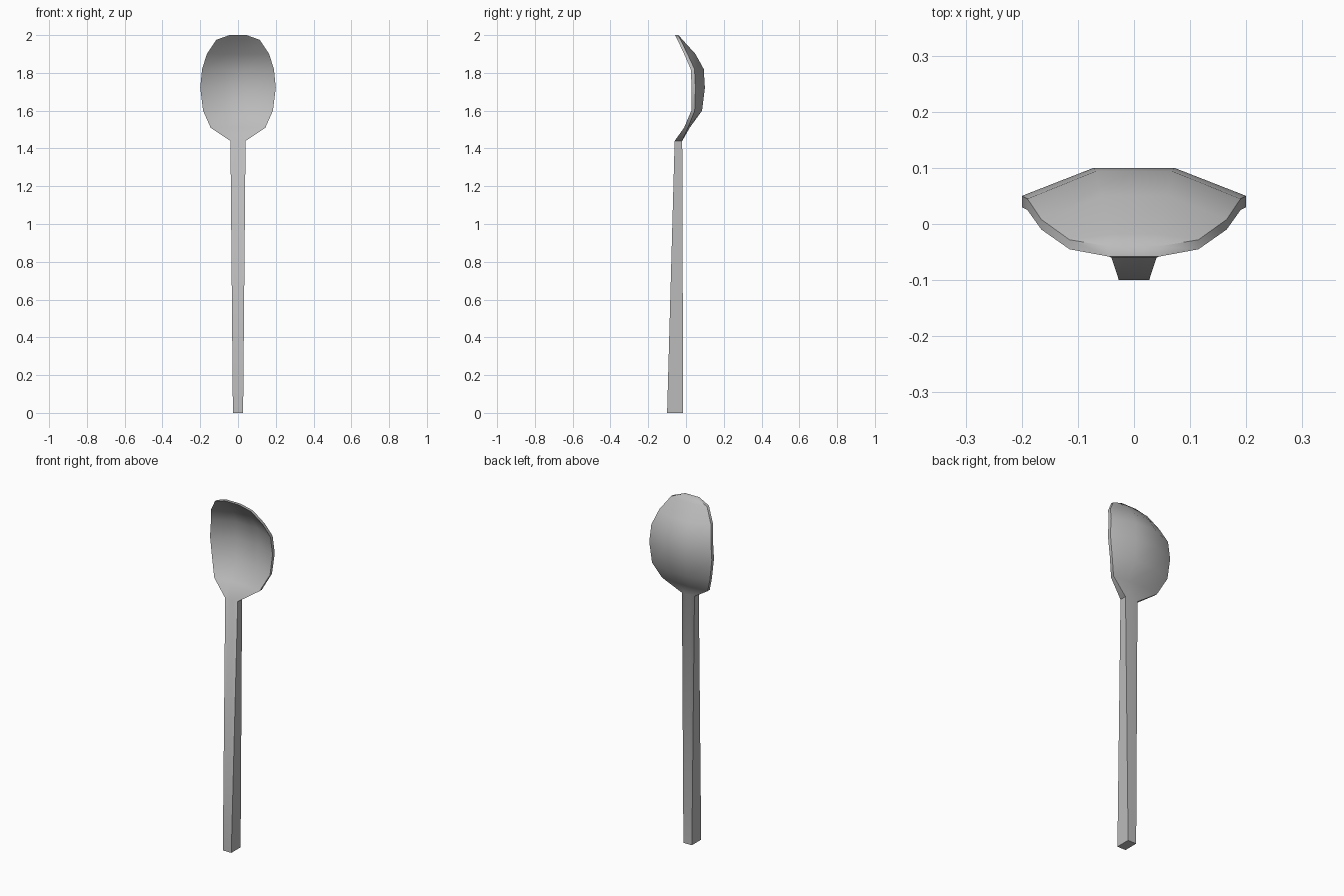
import bpy
import bmesh
import math

cube = bpy.data.objects.get("Cube")
if cube:
    bpy.data.objects.remove(cube, do_unlink=True)

# Material
metal = bpy.data.materials.new("brushed grey")
metal.use_nodes = True
grey = (0.5, 0.5, 0.5, 1)
metal.diffuse_color = grey
metal.node_tree.nodes["Principled BSDF"].inputs["Base Color"].default_value = grey

# Stations from handle end to bowl tip:
# height, half width, rim front, rim back, middle front, middle back
stations = [
    (0.0, 0.027, -0.10, -0.015, -0.10, -0.015),
    (1.44, 0.04, -0.06, -0.02, -0.06, -0.02),
    (1.51, 0.145, -0.01, 0.01, 0.005, 0.02),
    (1.60, 0.185, 0.028, 0.046, 0.07, 0.085),
    (1.72, 0.20, 0.03, 0.05, 0.088, 0.10),
    (1.82, 0.19, 0.025, 0.045, 0.08, 0.094),
    (1.90, 0.165, -0.01, 0.008, 0.035, 0.05),
    (1.975, 0.115, -0.045, -0.028, -0.035, -0.018),
    (2.0, 0.045, -0.058, -0.04, -0.058, -0.04),
]
columns = (-1, -0.36, 0.36, 1)


def ring(bm, z, w, rim_f, rim_b, mid_f, mid_b):
    """Closed cross-section: front points left to right, back points in return."""
    front = [(c * w, rim_f if abs(c) == 1 else mid_f, z) for c in columns]
    back = [(c * w, rim_b if abs(c) == 1 else mid_b, z) for c in reversed(columns)]
    return [bm.verts.new(p) for p in front + back]


# Spoon lofted through the stations
bm = bmesh.new()
rings = [ring(bm, *s) for s in stations]
for low, high in zip(rings, rings[1:]):
    for i in range(len(low)):
        j = (i + 1) % len(low)
        bm.faces.new((low[i], low[j], high[j], high[i]))
bm.faces.new(rings[0])
bm.faces.new(rings[-1])
bmesh.ops.recalc_face_normals(bm, faces=bm.faces)

mesh = bpy.data.meshes.new("spoon")
bm.to_mesh(mesh)
bm.free()
mesh.materials.append(metal)
spoon = bpy.data.objects.new("spoon", mesh)
bpy.context.collection.objects.link(spoon)

# Smooth surfaces with crisp rim and handle edges
bpy.ops.object.select_all(action="DESELECT")
spoon.select_set(True)
bpy.context.view_layer.objects.active = spoon
bpy.ops.object.shade_smooth_by_angle(angle=math.radians(50))
